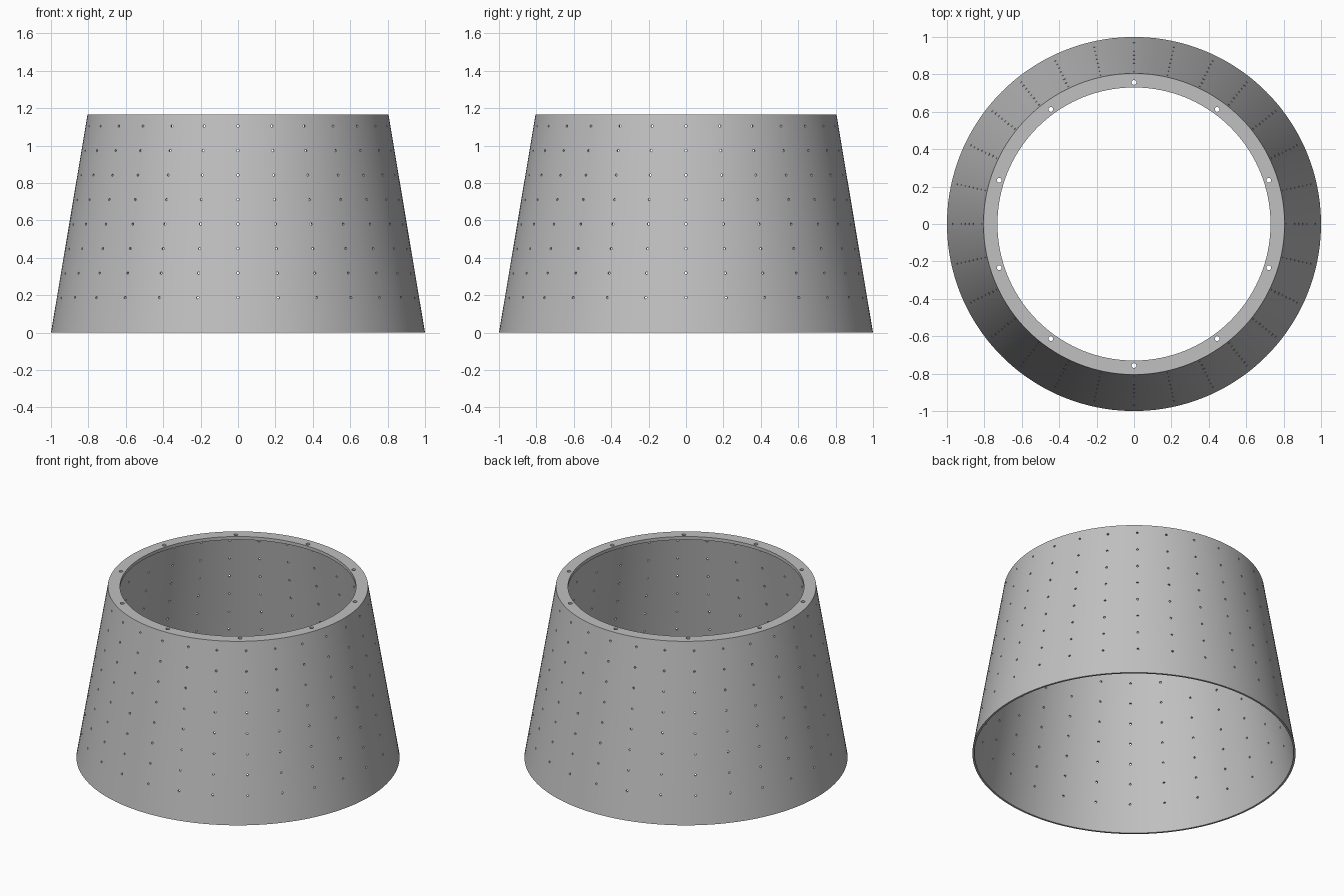
import bpy, bmesh, math
from mathutils import Matrix, Vector

cube = bpy.data.objects.get("Cube")
if cube:
    bpy.data.objects.remove(cube, do_unlink=True)

HEIGHT, R_BASE, R_TOP = 1.165, 1.0, 0.805
WALL, LIP_INNER, LIP_DEPTH = 0.013, 0.73, 0.022
COLUMNS, ROWS, BOLTS = 28, 8, 10
SEGMENTS = COLUMNS * 5

grey = bpy.data.materials.new("light grey")
grey.use_nodes = True
colour = (0.53, 0.53, 0.53, 1)
grey.diffuse_color = colour
grey.node_tree.nodes["Principled BSDF"].inputs["Base Color"].default_value = colour


def radius_at(z):
    return R_BASE + (R_TOP - R_BASE) * z / HEIGHT


def make_object(name, bm):
    bmesh.ops.recalc_face_normals(bm, faces=bm.faces)
    mesh = bpy.data.meshes.new(name)
    bm.to_mesh(mesh)
    bm.free()
    mesh.materials.append(grey)
    obj = bpy.data.objects.new(name, mesh)
    bpy.context.collection.objects.link(obj)
    return obj


def add_drill(bm, place, radius, length):
    bmesh.ops.create_cone(bm, cap_ends=True, segments=12, radius1=radius,
                          radius2=radius, depth=length, matrix=place)


# Tapered shell with an inward lip, turned from its cross-section
z_lip = HEIGHT - LIP_DEPTH
profile = [(R_BASE, 0), (R_TOP, HEIGHT), (LIP_INNER, HEIGHT), (LIP_INNER, z_lip),
           (radius_at(z_lip) - WALL, z_lip), (R_BASE - WALL, 0)]
bm = bmesh.new()
start = Matrix.Rotation(math.pi / SEGMENTS, 3, 'Z')
ring = [bm.verts.new(start @ Vector((r, 0, z))) for r, z in profile]
edges = [bm.edges.new((ring[i - 1], ring[i])) for i in range(len(ring))]
bmesh.ops.spin(bm, geom=ring + edges, cent=(0, 0, 0), axis=(0, 0, 1),
               angle=math.tau, steps=SEGMENTS, use_merge=True)
bmesh.ops.remove_doubles(bm, verts=bm.verts, dist=0.0001)
shell = make_object("tapered_shell", bm)

# Drills for the wall perforations and the lip bolt holes
bm = bmesh.new()
for row in range(ROWS):
    z = 0.187 + row * 0.131
    for col in range(COLUMNS):
        turn = Matrix.Rotation(math.tau * col / COLUMNS, 4, 'Z')
        place = turn @ Matrix.Translation((radius_at(z), 0, z)) @ Matrix.Rotation(math.pi / 2, 4, 'Y')
        add_drill(bm, place, 0.0065, 0.08)
for i in range(BOLTS):
    turn = Matrix.Rotation(math.pi / 2 + math.tau * i / BOLTS, 4, 'Z')
    add_drill(bm, turn @ Matrix.Translation((0.757, 0, HEIGHT)), 0.013, 0.06)
drills = make_object("hole_drills", bm)
drills.hide_render = True

# Cut the holes and tidy up
cut = shell.modifiers.new("holes", 'BOOLEAN')
cut.operation = 'DIFFERENCE'
cut.solver = 'EXACT'
cut.object = drills
bpy.ops.object.select_all(action='DESELECT')
shell.select_set(True)
bpy.context.view_layer.objects.active = shell
bpy.ops.object.modifier_apply(modifier=cut.name)
bpy.data.objects.remove(drills, do_unlink=True)
bpy.ops.object.shade_smooth_by_angle(angle=math.radians(25))
